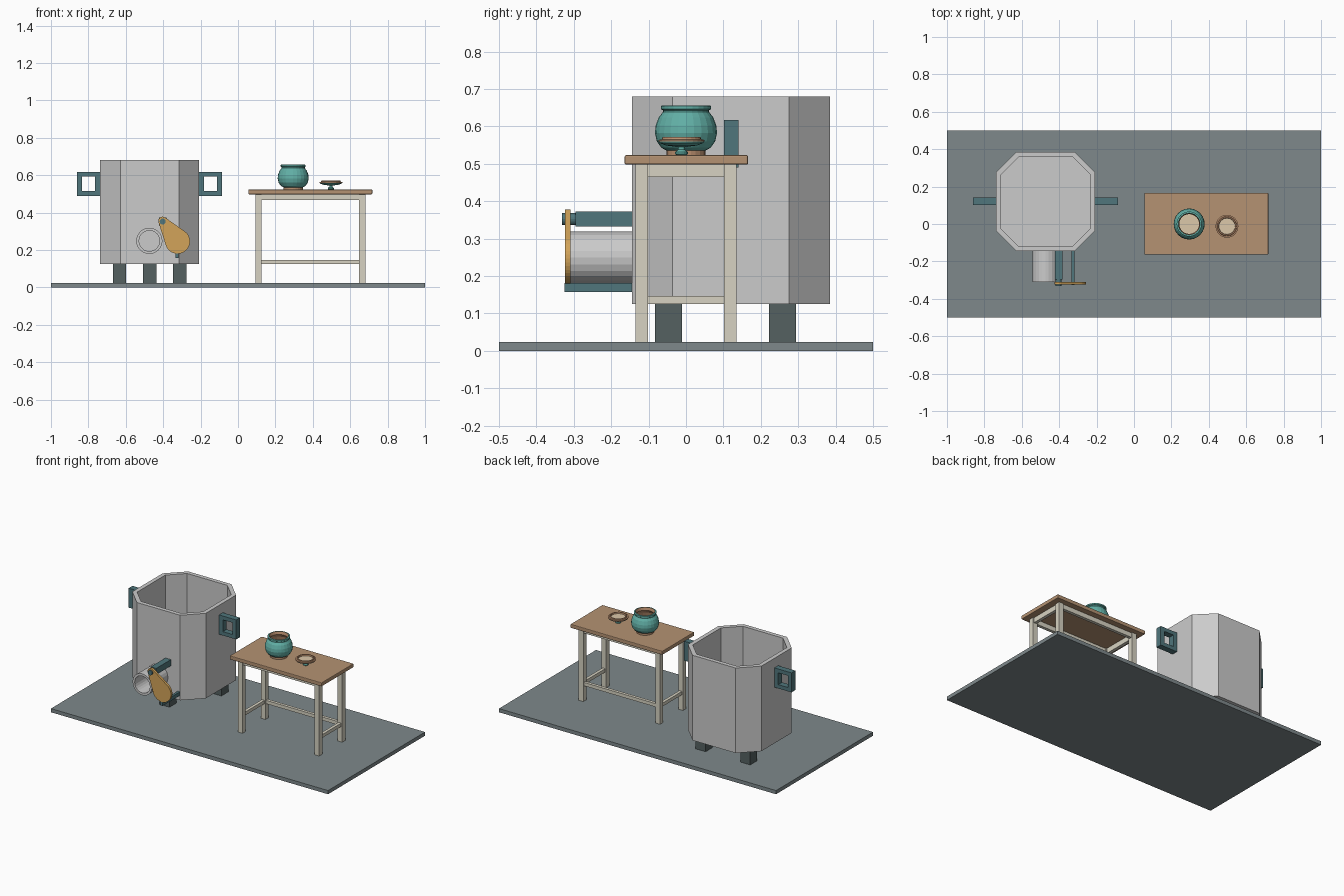
import bpy, bmesh, math
from mathutils import Matrix, Vector

if "Cube" in bpy.data.objects:
    bpy.data.objects.remove(bpy.data.objects["Cube"])


def mat(name, rgb):
    m = bpy.data.materials.new(name)
    m.diffuse_color = (*rgb, 1)
    m.use_nodes = True
    m.node_tree.nodes["Principled BSDF"].inputs["Base Color"].default_value = m.diffuse_color
    return m


SLATE = mat("slate", (.21, .25, .26))
DARK = mat("dark_iron", (.09, .12, .12))
TEAL = mat("dark_teal", (.08, .18, .20))
WOOD = mat("wood", (.46, .29, .17))
PALE = mat("pale_paint", (.68, .65, .54))
GOLD = mat("brass", (.65, .37, .10))
GLAZE = mat("green_glaze", (.12, .43, .38))
CLAY = mat("clay", (.50, .28, .16))
CREAM = mat("cream_clay", (.72, .58, .40))


def finish(name, bm, material=None):
    bmesh.ops.recalc_face_normals(bm, faces=bm.faces)
    me = bpy.data.meshes.new(name)
    bm.to_mesh(me)
    bm.free()
    ob = bpy.data.objects.new(name, me)
    bpy.context.collection.objects.link(ob)
    if material:
        me.materials.append(material)
    return ob


def box(name, x, y, z, material=None):
    bm = bmesh.new()
    bmesh.ops.create_cube(bm, size=1)
    for v in bm.verts:
        v.co = [(a + b) / 2 + c * (b - a) for (a, b), c in zip((x, y, z), v.co)]
    return finish(name, bm, material)


def loft(name, rings, material=None, cap=(True, True), closed=False, matrix=Matrix()):
    """Bridge successive rings of points; cap or join the ends."""
    bm = bmesh.new()
    loops = [[bm.verts.new(matrix @ Vector(p)) for p in r] for r in rings]
    pairs = list(zip(loops, loops[1:])) + ([(loops[-1], loops[0])] if closed else [])
    for a, b in pairs:
        for i in range(len(a)):
            j = (i + 1) % len(a)
            bm.faces.new((a[i], a[j], b[j], b[i]))
    if not closed:
        if cap[0]:
            bm.faces.new(loops[0][::-1])
        if cap[1]:
            bm.faces.new(loops[-1])
    return finish(name, bm, material)


def lathe(name, profile, loc, material=None, seg=24, along_y=False, **kw):
    rings = [[(r * math.cos(2 * math.pi * i / seg), r * math.sin(2 * math.pi * i / seg), z)
              for i in range(seg)] for r, z in profile]
    m = Matrix.Translation(loc)
    if along_y:
        m = m @ Matrix.Rotation(math.pi / 2, 4, 'X')   # local +z points to -y
    return loft(name, rings, material, matrix=m, **kw)


# Base slab
box("base_slab", (-1, 1), (-.5, .5), (0, .024), SLATE)

# Open octagonal tank
TX, TY = -.4725, .12


def octagon(inset, z):
    h, f = .265 - inset, .156 - inset * .414
    pts = [(h, -f), (h, f), (f, h), (-f, h), (-h, f), (-h, -f), (-f, -h), (f, -h)]
    return [(TX + x, TY + y, z) for x, y in pts]


loft("tank", [octagon(0, .125), octagon(0, .68), octagon(.027, .68), octagon(.027, .15)])

# Three tank feet
for i, (x, y) in enumerate([(TX, -.047), (TX - .161, .258), (TX + .161, .258)]):
    box(f"tank_foot_{i + 1}", (x - .036, x + .036), (y - .036, y + .036), (.024, .126), DARK)

# Square loop handles on both sides
for side, s in (("left", -1), ("right", 1)):
    def frame(a, b, z0, z1, y):
        return [(TX + s * u, y, z) for u, z in ((a, z0), (b, z0), (b, z1), (a, z1))]
    outer, inner = (.262, .388, .49, .617), (.292, .361, .515, .592)
    loft(f"{side}_handle", [frame(*outer, .102), frame(*outer, .141),
                            frame(*inner, .141), frame(*inner, .102)], TEAL, closed=True)

# Outlet pipe with hollow bore
lathe("outlet_pipe", [(.07, 0), (.07, .17), (.055, .17), (.055, 0)],
      (-.474, -.14, .249), along_y=True, closed=True)

# Hinge bar, pin and stop bar
box("hinge_bar", (-.423, -.383), (-.296, -.14), (.332, .373), TEAL)
lathe("hinge_pin", [(.016, 0), (.016, .037)], (-.403, -.295, .352), TEAL, 16, along_y=True)
box("stop_bar", (-.333, -.317), (-.325, -.14), (.157, .181), TEAL)

# Swinging teardrop cover
S, r, B, R = Vector((-.403, .355)), .023, Vector((-.323, .246)), .066
d = B - S
ang = math.atan2(d.y, d.x)
t = math.acos((r - R) / d.length)
pts = []
for i in range(25):
    a = ang - t + 2 * t * i / 24
    pts.append((B.x + R * math.cos(a), B.y + R * math.sin(a)))
for i in range(13):
    a = ang + t + (2 * math.pi - 2 * t) * i / 12
    pts.append((S.x + r * math.cos(a), S.y + r * math.sin(a)))
loft("swing_cover", [[(x, y, z) for x, z in pts] for y in (-.324, -.309)], GOLD)

# Table
top = box("table_top", (.055, .718), (-.164, .166), (.498, .523), WOOD)
bev = top.modifiers.new("edge", 'BEVEL')
bev.width, bev.segments = .004, 2
CX = .387
for nx, sx in (("left", -1), ("right", 1)):
    x = CX + sx * .277
    for ny, sy in (("front", -1), ("back", 1)):
        y = sy * .118
        box(f"{ny}_{nx}_leg", (x - .0165, x + .0165), (y - .0165, y + .0165), (.024, .499), PALE)
    box(f"{nx}_apron", (x - .01, x + .01), (-.104, .104), (.465, .499), PALE)
    box(f"{nx}_stretcher", (x - .01, x + .01), (-.104, .104), (.125, .147), PALE)
for ny, y in (("front", -.118), ("back", .118)):
    box(f"{ny}_apron", (.123, .651), (y - .01, y + .01), (.468, .499), PALE)
box("back_stretcher", (.123, .651), (.108, .128), (.125, .147), PALE)

# Glazed pot: foot, body, lining
P = (.295, 0, 0)
lathe("pot_foot", [(.052, .522), (.052, .536)], P, CLAY)
lathe("pot_body", [(.05, .534), (.066, .543), (.078, .56), (.083, .582), (.081, .602),
                   (.073, .624), (.062, .638), (.062, .643), (.067, .646), (.067, .654),
                   (.064, .656), (.058, .656)], P, GLAZE, cap=(True, False))
lathe("pot_lining", [(.058, .656), (.053, .638), (.066, .618), (.074, .585), (.068, .555),
                     (.052, .542)], P, CLAY, cap=(False, False))
lathe("pot_floor", [(.054, .5415), (.054, .543)], P, CREAM)

# Upturned lid resting on its knob
L = (.497, -.012, 0)
lathe("lid_knob", [(.012, .522), (.017, .526), (.017, .531), (.009, .538), (.009, .55)], L, GLAZE, 16)
lathe("lid_shell", [(.012, .545), (.042, .549), (.059, .556), (.061, .561)], L, GLAZE)
lathe("lid_rim", [(.061, .559), (.061, .564), (.053, .565), (.051, .571), (.045, .571),
                  (.043, .5615)], L, CLAY, closed=True)
lathe("lid_inside", [(.044, .5605), (.044, .562)], L, CREAM)
